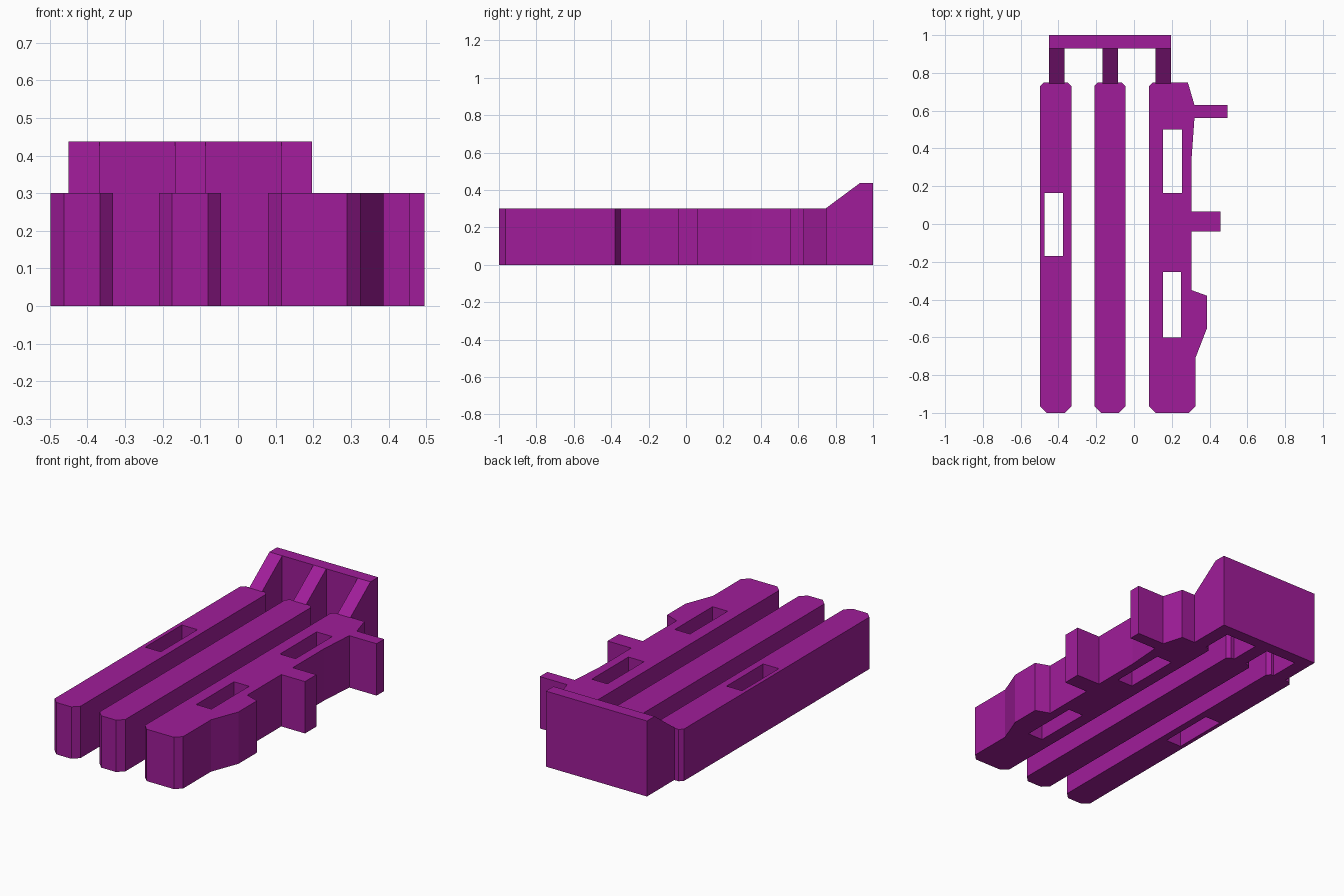
import bpy, bmesh
from mathutils import Matrix, Vector

if "Cube" in bpy.data.objects:
    bpy.data.objects.remove(bpy.data.objects["Cube"])

mat = bpy.data.materials.new("magenta")
mat.diffuse_color = (0.35, 0.012, 0.32, 1)
mat.use_nodes = True
mat.node_tree.nodes["Principled BSDF"].inputs["Base Color"].default_value = mat.diffuse_color


def prism(name, loops, depth, matrix=Matrix()):
    """Fill outline loops (inner loops become holes) and extrude along local z."""
    bm = bmesh.new()
    for loop in loops:
        vs = [bm.verts.new((x, y, 0)) for x, y in loop]
        for a, b in zip(vs, vs[1:] + vs[:1]):
            bm.edges.new((a, b))
    bmesh.ops.triangle_fill(bm, use_beauty=True, use_dissolve=False, edges=bm.edges[:])
    ext = bmesh.ops.extrude_face_region(bm, geom=bm.faces[:])
    moved = [g for g in ext["geom"] if isinstance(g, bmesh.types.BMVert)]
    bmesh.ops.translate(bm, vec=Vector((0, 0, depth)), verts=moved)
    bmesh.ops.dissolve_limit(bm, angle_limit=0.01, verts=bm.verts[:], edges=bm.edges[:])
    bmesh.ops.transform(bm, matrix=matrix, verts=bm.verts[:])
    bmesh.ops.recalc_face_normals(bm, faces=bm.faces[:])
    me = bpy.data.meshes.new(name)
    bm.to_mesh(me)
    bm.free()
    me.materials.append(mat)
    ob = bpy.data.objects.new(name, me)
    bpy.context.collection.objects.link(ob)
    return ob


def rect(x0, x1, y0, y1):
    return [(x0, y0), (x1, y0), (x1, y1), (x0, y1)]


def bar(x0, x1):
    """Long bar outline with chamfered ends."""
    c, d = 0.035, 0.02
    return [(x0 + c, -1), (x1 - c, -1), (x1, -0.965), (x1, 0.73),
            (x1 - d, 0.75), (x0 + d, 0.75), (x0, 0.73), (x0, -0.965)]


# straight bars
prism("left_bar", [bar(-0.498, -0.332), rect(-0.475, -0.375, -0.17, 0.165)], 0.3)
prism("middle_bar", [bar(-0.21, -0.045)], 0.3)

# right bar with side tabs and two slots
right = [(0.115, -1), (0.29, -1), (0.325, -0.965), (0.325, -0.71), (0.387, -0.55),
         (0.387, -0.38), (0.305, -0.35), (0.305, -0.04), (0.457, -0.04), (0.457, 0.065),
         (0.305, 0.065), (0.305, 0.35), (0.32, 0.56), (0.495, 0.56), (0.495, 0.63),
         (0.32, 0.63), (0.285, 0.75), (0.1, 0.75), (0.08, 0.73), (0.08, -0.965)]
prism("right_bar", [right, rect(0.153, 0.253, 0.165, 0.5),
                    rect(0.153, 0.25, -0.6, -0.255)], 0.3)

# back plate
prism("back_plate", [rect(-0.45, 0.197, 0.93, 1)], 0.437)

# sloped ribs joining each bar to the plate (profile in y-z, extruded along x)
yz_to_world = Matrix(((0, 0, 1, 0), (1, 0, 0, 0), (0, 1, 0, 0), (0, 0, 0, 1)))
rib = [(0.745, 0), (0.93, 0), (0.93, 0.437), (0.745, 0.3)]
for side, x in (("left", -0.45), ("middle", -0.168), ("right", 0.115)):
    prism(side + "_rib", [rib], 0.082, Matrix.Translation((x, 0, 0)) @ yz_to_world)
